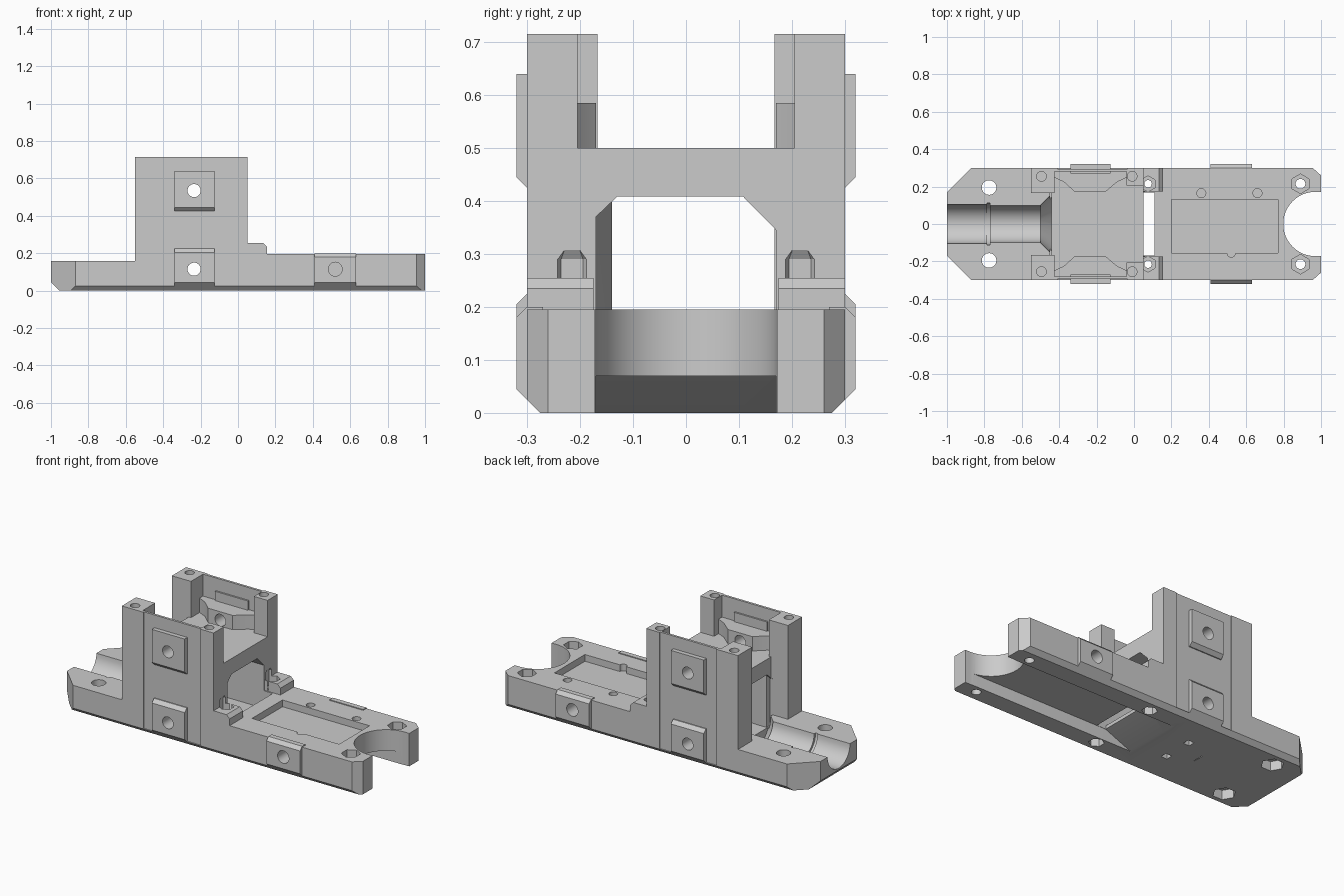
import bpy, bmesh, math
from mathutils import Vector

if "Cube" in bpy.data.objects:
    bpy.data.objects.remove(bpy.data.objects["Cube"], do_unlink=True)

grey = bpy.data.materials.new("plain grey")
grey.use_nodes = True
COLOUR = (0.6, 0.6, 0.6, 1)
grey.diffuse_color = COLOUR
grey.node_tree.nodes["Principled BSDF"].inputs["Base Color"].default_value = COLOUR


def prism(name, pts, lo, hi, axis="z", top=1.0):
    """Extrude a 2D outline along an axis; top scales the far end about its centre."""
    place = {"x": lambda a, b, h: Vector((h, a, b)),
             "y": lambda a, b, h: Vector((a, h, b)),
             "z": lambda a, b, h: Vector((a, b, h))}[axis]
    ca = sum(p[0] for p in pts) / len(pts)
    cb = sum(p[1] for p in pts) / len(pts)
    bm = bmesh.new()
    low = [bm.verts.new(place(a, b, lo)) for a, b in pts]
    high = [bm.verts.new(place(ca + (a - ca) * top, cb + (b - cb) * top, hi)) for a, b in pts]
    bm.faces.new(low)
    bm.faces.new(high)
    for i in range(len(pts)):
        j = (i + 1) % len(pts)
        bm.faces.new((low[i], low[j], high[j], high[i]))
    bmesh.ops.recalc_face_normals(bm, faces=bm.faces)
    mesh = bpy.data.meshes.new(name)
    bm.to_mesh(mesh)
    bm.free()
    mesh.materials.append(grey)
    ob = bpy.data.objects.new(name, mesh)
    bpy.context.collection.objects.link(ob)
    return ob


def rect(a0, a1, b0, b1):
    return [(a0, b0), (a1, b0), (a1, b1), (a0, b1)]


def ngon(a, b, r, n=32, turn=0.0):
    return [(a + r * math.cos(turn + math.tau * i / n),
             b + r * math.sin(turn + math.tau * i / n)) for i in range(n)]


def side(pts, s):
    """Mirror an outline whose second value is y."""
    return [(a, s * b) for a, b in pts]


def combine(tool, operation):
    mod = frame.modifiers.new("combine", "BOOLEAN")
    mod.operation = operation
    mod.solver = "EXACT"
    mod.object = tool
    bpy.context.view_layer.objects.active = frame
    bpy.ops.object.modifier_apply(modifier=mod.name)
    bpy.data.objects.remove(tool, do_unlink=True)


def add(*args, **kw):
    combine(prism("addition", *args, **kw), "UNION")


def cut(*args, **kw):
    tool = prism("cutter", *args, **kw)
    tool.hide_render = True
    combine(tool, "DIFFERENCE")


# Base plate with chamfered corners, and the higher deck
frame = prism("clamp_frame", [(-1, -.17), (-.87, -.30), (.05, -.30), (.05, .30),
                              (-.87, .30), (-1, .17)], 0, .16)
add([(-.2, -.30), (.955, -.30), (1, -.26), (1, .26), (.955, .30), (-.2, .30)], 0, .195)

# Tower block, corner columns, thin side walls and inner bosses
add(rect(-.44, .05, -.30, .30), 0, .5)
for s in (-1, 1):
    add(side(rect(-.55, -.425, .167, .30), s), 0, .715)
    add(side(rect(-.04, .05, .205, .30), s), .1, .715)
    add(side(rect(-.43, -.03, .28, .30), s), .1, .715)
    add(side([(-.43, .25), (-.375, .225), (-.315, .17), (-.155, .17),
              (-.09, .225), (-.035, .25), (-.035, .29), (-.43, .29)], s), .4, .585)
    # Low step in front of the tower
    y0, y1 = sorted((s * .175, s * .30))
    add([(.04, .1), (.155, .1), (.155, .235), (.135, .255), (.04, .255)], y0, y1, axis="y")
    # Slightly sunk side panel
    cut(side(rect(-.41, -.035, .294, .33), s), .026, .8)

# Clear space through the tower, gap and bearing mouth
cut([(-.17, .09), (.17, .09), (.17, .345), (.108, .408), (-.13, .408), (-.17, .37)],
    -.45, .06, axis="x")
add([(.04, -.18), (-.43, -.18), (-.43, -.14), (-.36, -.14)], .08, .41)
cut(rect(.05, .11, -.168, .168), -.1, .4)
cut(ngon(0, .16, .105), -1.1, -.785, axis="x")
cut(ngon(0, .16, .112), -.787, -.77, axis="x")
cut(ngon(0, .16, .098), -.772, -.495, axis="x")
cut(ngon(0, .16, .1), -.5, -.435, axis="x", top=1.65)

# Underside recess with ramp, and round end cutout
cut([(-.12, -.001), (.05, .07), (1.1, .07), (1.1, -.1), (-.12, -.1)], -.17, .17, axis="y")
cut(ngon(.97, 0, .172, 64), -.1, .3)
cut(rect(.97, 1.1, -.172, .172), -.1, .3)

# Shallow pocket in the deck with its notch
cut(rect(.2, .77, -.155, .13), .155, .3)
cut(ngon(.52, -.155, .022, 16), .155, .3)

# Side pads
for s in (-1, 1):
    for x0, x1, z0, z1, low, high in ((-.34, -.125, .425, .64, .02, 0),
                                      (-.34, -.125, .01, .225, 0, .02),
                                      (.41, .63, .01, .2, 0, .02)):
        add([(s * .27, z0), (s * .3, z0), (s * .32, z0 + low),
             (s * .32, z1 - high), (s * .3, z1), (s * .27, z1)], x0, x1, axis="x")

# Long and end chamfers underneath
for s in (-1, 1):
    cut([(s * .265, -.01), (s * .345, .07), (s * .345, -.01)], -1.1, 1.1, axis="x")
cut([(-1.01, .055), (-.945, -.01), (-1.01, -.01)], -.4, .4, axis="y")

# Cross holes through the tower and blind holes in the deck pads
for z in (.115, .535):
    cut(ngon(-.235, z, .035), -.5, .5, axis="y")
for s in (-1, 1):
    y0, y1 = sorted((s * .19, s * .4))
    cut(ngon(.52, .115, .037), y0, y1, axis="y")

# Vertical bolt holes and nut pockets
for s in (-1, 1):
    cut(ngon(-.775, s * .195, .039), -.1, .3)
    cut(ngon(-.775, s * .195, .062, 6), -.1, .055)
    for x in (-.495, -.01):
        cut(ngon(x, s * .255, .026, 24), .6, .8)
    cut(ngon(.89, s * .215, .026, 24), -.1, .3)
    cut(ngon(.89, s * .215, .052, 6, math.pi / 6), .13, .3)
    cut(ngon(.075, s * .215, .02, 24), -.1, .3)
    cut(ngon(.075, s * .215, .042, 6, math.pi / 6), .2, .29)
    cut(ngon(.075, s * .215, .042, 6, math.pi / 6), .289, .345, top=.05)
    cut(ngon(.075, s * .215, .042, 6, math.pi / 6), -.1, .05)
    cut(rect(-.315, -.275, s * .09 - .02, s * .09 + .02), -.1, .04)
for x in (.36, .66):
    cut(ngon(x, .165, .024, 24), .09, .3)

bpy.ops.object.select_all(action="DESELECT")
frame.select_set(True)
bpy.context.view_layer.objects.active = frame
bpy.ops.object.shade_smooth_by_angle(angle=math.radians(25))
